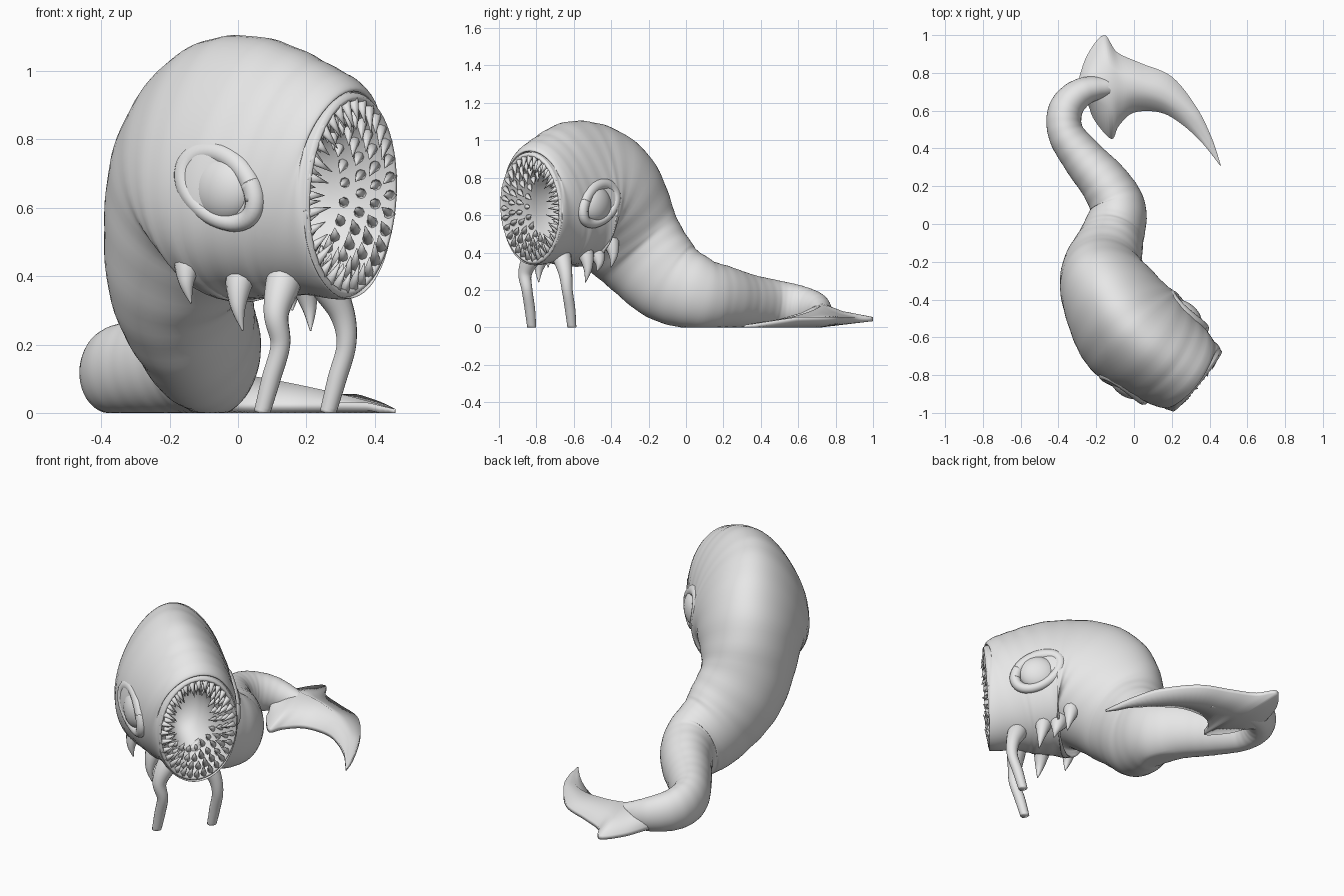
import bpy, bmesh, math
from mathutils import Vector, Matrix

if "Cube" in bpy.data.objects:
    bpy.data.objects.remove(bpy.data.objects["Cube"])

skin = bpy.data.materials.new("pale_grey_skin")
skin.use_nodes = True
GREY = (0.8, 0.8, 0.8, 1)
skin.diffuse_color = GREY
skin.node_tree.nodes["Principled BSDF"].inputs["Base Color"].default_value = GREY

Z = Vector((0, 0, 1))


def finish(name, bm):
    bmesh.ops.recalc_face_normals(bm, faces=bm.faces)
    mesh = bpy.data.meshes.new(name)
    bm.to_mesh(mesh)
    bm.free()
    mesh.materials.append(skin)
    mesh.shade_smooth()
    obj = bpy.data.objects.new(name, mesh)
    bpy.context.collection.objects.link(obj)


def spline(rows, n):
    """Resample rows of numbers with a smooth curve through each row."""
    out = []
    last = len(rows) - 1
    for i in range(last):
        p0, p1, p2, p3 = rows[max(i - 1, 0)], rows[i], rows[i + 1], rows[min(i + 2, last)]
        for k in range(n):
            t = k / n
            out.append([b + t * ((c - a) + t * ((2 * a - 5 * b + 4 * c - d) + t * (3 * b - a - 3 * c + d))) / 2
                        for a, b, c, d in zip(p0, p1, p2, p3)])
    out.append(list(rows[-1]))
    return out


def loft(name, rings, caps):
    bm = bmesh.new()
    loops = [[bm.verts.new(p) for p in ring] for ring in rings]
    for a, b in zip(loops, loops[1:]):
        for j in range(len(a)):
            k = (j + 1) % len(a)
            bm.faces.new((a[j], a[k], b[k], b[j]))
    for end, wanted in zip((loops[0], loops[-1]), caps):
        if wanted:
            bm.faces.new(end)
    finish(name, bm)


def oval(centre, side, up, w, h, seg, taper=0):
    ring = []
    for j in range(seg):
        a = math.tau * j / seg
        p = centre + side * (w * math.cos(a) * (1 - taper * math.sin(a))) + up * (h * math.sin(a))
        p.z = max(p.z, 0)
        ring.append(p)
    return ring


def sweep(name, rows, ref=Z, n=8, seg=16, caps=(True, True), shape=lambda i: (1, 0)):
    """Oval tube through rows of x, y, z, half width, half height."""
    rows = spline(rows, n)
    pts = [Vector(r[:3]) for r in rows]
    rings, frames = [], []
    for i, r in enumerate(rows):
        tangent = (pts[min(i + 1, len(pts) - 1)] - pts[max(i - 1, 0)]).normalized()
        side = tangent.cross(ref).normalized()
        up = side.cross(tangent)
        scale, taper = shape(i)
        frames.append((pts[i], -tangent, side, up, r[3], r[4]))
        rings.append(oval(pts[i], side, up, r[3] * scale, r[4] * scale, seg, taper))
    loft(name, rings, caps)
    return frames


# Body: head, chest, neck and curled tail
def body_shape(i):
    """Lip groove and wrinkles, and a crown narrower than the jaw."""
    groove = 0.03 * math.exp(-((i - 12) / 4) ** 2)
    return (1 - groove + 0.004 * math.sin(i * 1.4) * (i > 18),
            0.24 * math.exp(-((i - 38) / 16) ** 2))


body = [
    (.325, -.825, .637, .21, .30),
    (.285, -.793, .642, .23, .318),
    (.18, -.715, .68, .26, .355),
    (.01, -.58, .715, .295, .39),
    (-.1, -.43, .66, .275, .365),
    (-.17, -.27, .44, .22, .27),
    (-.125, -.1, .258, .175, .232),
    (-.085, .07, .182, .15, .195),
    (-.148, .205, .162, .132, .167),
    (-.262, .34, .14, .113, .143),
    (-.36, .48, .125, .095, .127),
    (-.36, .61, .11, .09, .112),
    (-.27, .7, .09, .075, .092),
    (-.12, .725, .06, .05, .06),
    (.06, .71, .03, .02, .03),
]
frames = sweep("body", body, n=12, seg=56, caps=(False, True), shape=body_shape)

# Mouth lining: a bowl that starts on the lip
centre, forward, side, up, rim_w, rim_h = frames[0]
bowl = [(1, 0), (.97, -.014), (.93, -.012), (.89, .015), (.78, .06), (.66, .11),
        (.57, .17), (.5, .25), (.36, .3), (.12, .32)]
loft("mouth_lining",
     [oval(centre - forward * d, side, up, rim_w * s, rim_h * s, 56) for s, d in bowl],
     (False, True))

# Teeth: staggered rows of cones down the bowl
bm = bmesh.new()
for row, (s, d, count, length) in enumerate([(.91, .0, 32, .075), (.82, .04, 28, .065),
                                             (.73, .08, 25, .058), (.64, .125, 21, .05)]):
    for k in range(count):
        a = math.tau * (k + row % 2 / 2) / count
        radial = side * (rim_w * math.cos(a)) + up * (rim_h * math.sin(a))
        aim = (forward * 0.4 - radial.normalized()).normalized()
        size = length * (1 + 0.2 * math.sin(k * 2.3))
        spot = centre + radial * s - forward * d + aim * (size * 0.36)
        turn = aim.to_track_quat('Z', 'Y').to_matrix().to_4x4()
        bmesh.ops.create_cone(bm, cap_ends=True, segments=8, radius1=0.018, radius2=0.001,
                              depth=size, matrix=Matrix.Translation(spot) @ turn)
finish("teeth", bm)

# Head frame: u runs towards the mouth, w out to the side
along = Vector((.78, -.62, 0))
across = Vector((-.62, -.78, 0))
head = Vector((.085, -.64, 0))


def head_point(u, w, z, flip):
    return head + along * u + across * (w * flip) + Z * z


def skin_width(u, z):
    lift = (z - .695) / .37
    return (.28 - .14 * u) * math.sqrt(1 - lift * lift) * (1 - .2 * lift)


for flip, label, eye, spikes in ((1, "right", .03, 2), (-1, "left", .045, 3)):
    # Eyeball
    bm = bmesh.new()
    place = Matrix.Translation(head_point(eye, .238, .655, flip))
    yaw = Matrix.Rotation(math.atan2(along.y, along.x), 4, 'Z')
    bmesh.ops.create_uvsphere(bm, u_segments=32, v_segments=20, radius=1,
                              matrix=place @ yaw @ Matrix.Diagonal((.105, .066, .1, 1)))
    finish(label + "_eyeball", bm)

    # Eyelid: almond loop sunk in the skin, drooping towards the mouth
    lid = []
    for k in range(27):
        a = math.tau * k / 24
        u = eye + .122 * math.cos(a)
        z = .66 + .096 * math.sin(a) - .33 * (u - eye)
        r = .03 + .004 * math.sin(a)
        lid.append((*head_point(u, skin_width(u, z) - .016, z, flip), r, r))
    sweep(label + "_eyelid", lid, ref=across, n=2, seg=12)

    # Hanging skin spikes below the eye, flaring out of the jaw
    for k, (u, w, top, tip) in enumerate([(-.15, .21, .47, .32), (.0, .155, .41, .24),
                                          (-.08, .17, .41, .3)][:spikes]):
        profile = [(w - .075, top + .06, .06), (w - .015, top - .01, .046),
                   (w + .012, (top + tip) / 2 - .01, .024), (w + .005, tip, .002)]
        path = [(*head_point(u + .012 * j, x, z, flip), r, r) for j, (x, z, r) in enumerate(profile)]
        sweep(f"{label}_spike_{k + 1}", path, ref=along, seg=12)

# Two long feelers under the jaw, rooted inside it and reaching the ground
for flip, label, w, x, y in ((1, "right", .15, .112, -.86), (-1, "left", .125, .305, -.645)):
    root, jaw = head_point(.13, w - .1, .47, flip), head_point(.15, w - .04, .385, flip)
    path = [(*root, .045, .045), (*jaw, .052, .052), (x, y, .29, .037, .037),
            (x + .012, y + .01, .2, .029, .029), (x - .015, y + .025, .1, .028, .028),
            (x - .042, y + .035, 0, .024, .024)]
    sweep(label + "_feeler", path, ref=along, seg=16)

# Tail fin: outer edge, ridge and inner edge in plan, then ridge height
fin = [
    (-.30, .74, -.28, .69, -.24, .63, .14),
    (-.25, .89, -.2, .72, -.21, .55, .135),
    (-.16, 1, -.13, .725, -.12, .45, .13),
    (-.09, .91, -.05, .725, -.08, .52, .12),
    (.04, .85, .04, .71, .0, .59, .108),
    (.2, .78, .15, .67, .14, .59, .088),
    (.33, .62, .28, .58, .25, .53, .06),
    (.41, .46, .38, .45, .36, .43, .035),
    (.46, .31, .46, .31, .455, .31, .012),
]
rings = []
for ox, oy, mx, my, ix, iy, top in spline(fin, 6):
    outer = Vector((ox, oy, min(.055, top)))
    ridge = Vector((mx, my, top))
    inner = Vector((ix, iy, min(.03, top)))
    sag = Z * top * .1
    drop = Z * .022
    ring = [outer, outer.lerp(ridge, .6) - sag, ridge, inner.lerp(ridge, .6) - sag, inner,
            inner - drop, Vector((mx, my, 0)), outer - drop]
    for p in ring:
        p.z = max(p.z, 0)
    rings.append(ring)
loft("tail_fin", rings, (True, True))
